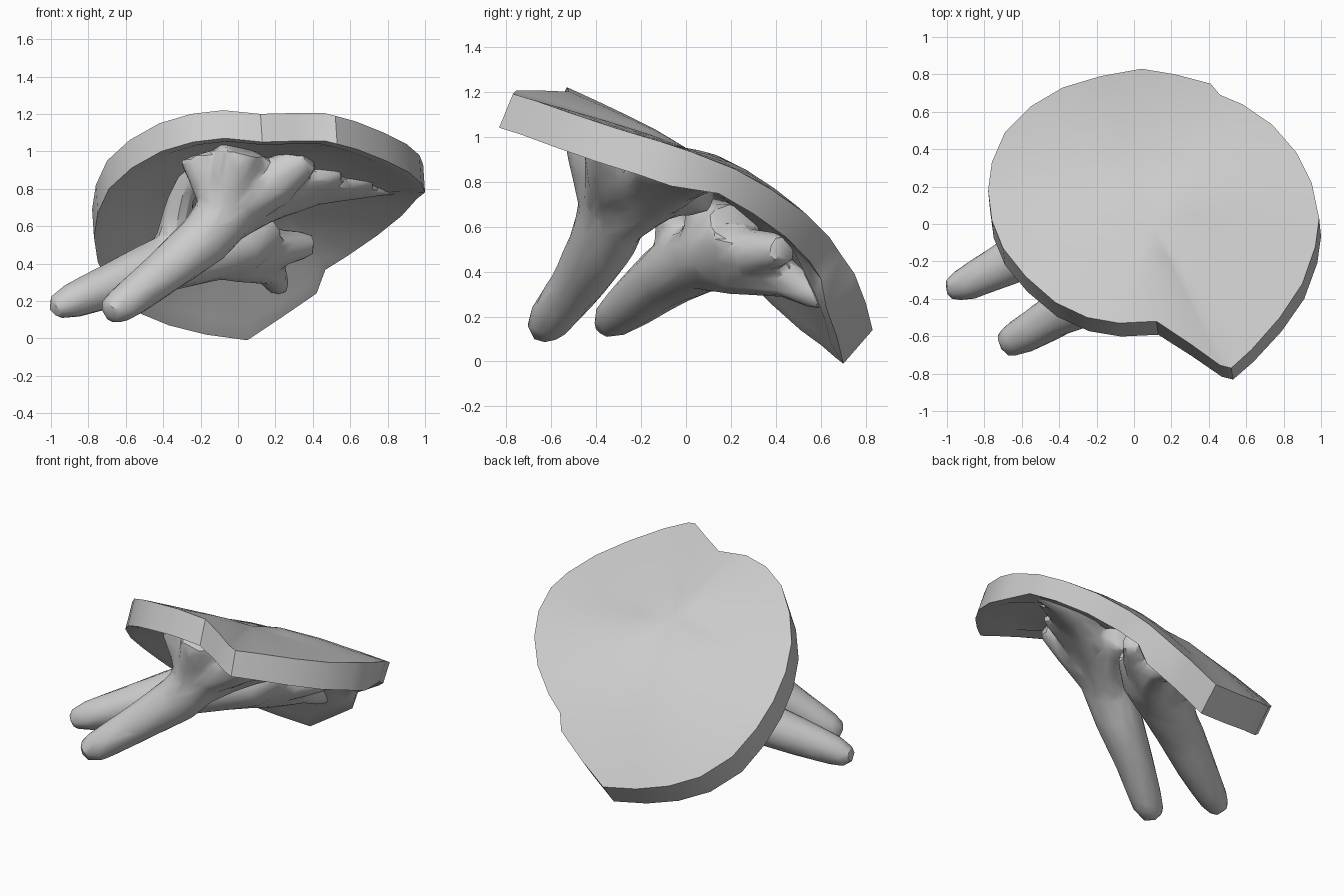
import bpy, bmesh, math
from mathutils import Vector

grey = bpy.data.materials.new("light grey")
grey.diffuse_color = (0.6, 0.6, 0.6, 1)


def make_object(name, bm):
    bmesh.ops.recalc_face_normals(bm, faces=bm.faces[:])
    mesh = bpy.data.meshes.new(name)
    bm.to_mesh(mesh)
    bm.free()
    mesh.materials.append(grey)
    obj = bpy.data.objects.new(name, mesh)
    bpy.context.collection.objects.link(obj)
    return obj


def shade(obj, angle):
    bpy.ops.object.select_all(action='DESELECT')
    obj.select_set(True)
    bpy.context.view_layer.objects.active = obj
    bpy.ops.object.shade_smooth_by_angle(angle=math.radians(angle))


# Curved plate: upper rim, running round from the front notch
RIM = [(0.12, -0.52, 1.20), (0.30, -0.64, 1.205), (0.46, -0.755, 1.205), (0.52, -0.77, 1.19),
       (0.63, -0.67, 1.16), (0.78, -0.50, 1.10), (0.90, -0.32, 1.04), (0.97, -0.12, 0.98),
       (0.99, 0.03, 0.93), (0.95, 0.22, 0.855), (0.87, 0.38, 0.765), (0.74, 0.53, 0.66),
       (0.58, 0.64, 0.55), (0.46, 0.69, 0.475), (0.41, 0.75, 0.39), (0.22, 0.80, 0.26),
       (0.04, 0.83, 0.14), (-0.18, 0.79, 0.17), (-0.38, 0.73, 0.22), (-0.55, 0.63, 0.29),
       (-0.69, 0.49, 0.41), (-0.76, 0.33, 0.56), (-0.78, 0.18, 0.69), (-0.76, 0.02, 0.82),
       (-0.70, -0.13, 0.95), (-0.58, -0.28, 1.06), (-0.42, -0.42, 1.15), (-0.25, -0.50, 1.20),
       (-0.08, -0.53, 1.22)]
CENTRE = Vector((0.1, 0.0, 0.95))


def plate_point(rim, t):
    """Point on the bulging upper skin, t = 0 at the centre, 1 at the rim."""
    p = CENTRE.lerp(Vector(rim), t)
    rise = rim[2] - CENTRE.z
    p.z = CENTRE.z + rise * t ** (0.88 if rise > 0 else 1.6)
    return p


def underside(p, t):
    """Lower skin: full thickness at the rim, hollowed further in."""
    k = 0.7
    if t > 0.9:
        k = 0.72 if p.x > 0.42 and p.y > 0.1 else 1.0
    return p + Vector((0.01, -0.06 - 0.043 * (p.y + 0.8), -0.15)) * k


bm = bmesh.new()
n = len(RIM)
steps = [1.0, 0.93, 0.75, 0.5, 0.25]
top = [[bm.verts.new(plate_point(r, t)) for r in RIM] for t in steps]
low = [[bm.verts.new(underside(v.co, t)) for v in ring] for ring, t in zip(top, steps)]
hub_top = bm.verts.new(CENTRE)
hub_low = bm.verts.new(underside(CENTRE, 0))
for rings, hub in ((top, hub_top), (low, hub_low)):
    for a, b in zip(rings, rings[1:]):
        for i in range(n):
            j = (i + 1) % n
            bm.faces.new((a[i], a[j], b[j], b[i]))
    for i in range(n):
        bm.faces.new((rings[-1][i], rings[-1][(i + 1) % n], hub))
for i in range(n):
    j = (i + 1) % n
    bm.faces.new((top[0][i], low[0][i], low[0][j], top[0][j]))
shade(make_object("curved_plate", bm), 35)


def tube(bm, stations, sides=12):
    """Closed round tube through (x, y, z, radius) stations."""
    pts = [Vector(s[:3]) for s in stations]
    rings = []
    for k, s in enumerate(stations):
        d = pts[min(k + 1, len(pts) - 1)] - pts[max(k - 1, 0)]
        q = d.to_track_quat('Z', 'Y')
        rings.append([bm.verts.new(pts[k] + q @ Vector((
            s[3] * math.cos(math.tau * i / sides), s[3] * math.sin(math.tau * i / sides), 0)))
            for i in range(sides)])
    for a, b in zip(rings, rings[1:]):
        for i in range(sides):
            j = (i + 1) % sides
            bm.faces.new((a[i], a[j], b[j], b[i]))
    bm.faces.new(rings[0])
    bm.faces.new(rings[-1])


def prong(name, branches):
    """Fuse the shaft and its roots into one soft, coarse form."""
    bm = bmesh.new()
    for b in branches:
        tube(bm, b)
    raw = make_object(name + "_raw", bm)
    m = raw.modifiers.new("fuse", 'REMESH')
    m.mode = 'VOXEL'
    m.voxel_size = 0.025
    m = raw.modifiers.new("soften", 'SMOOTH')
    m.factor = 0.5
    m.iterations = 6
    m = raw.modifiers.new("coarsen", 'DECIMATE')
    m.ratio = 0.1
    deps = bpy.context.evaluated_depsgraph_get()
    mesh = bpy.data.meshes.new_from_object(raw.evaluated_get(deps))
    mesh.name = name
    mesh.materials.clear()
    mesh.materials.append(grey)
    obj = bpy.data.objects.new(name, mesh)
    bpy.context.collection.objects.link(obj)
    bpy.data.objects.remove(raw)
    shade(obj, 30)


# Front prong: shaft, then roots spreading under the plate
prong("front_prong", [
    [(-0.71, -0.65, 0.13, 0.035), (-0.69, -0.64, 0.14, 0.075), (-0.62, -0.61, 0.18, 0.099),
     (-0.40, -0.48, 0.35, 0.122), (-0.18, -0.37, 0.53, 0.15), (-0.04, -0.31, 0.70, 0.165),
     (0.05, -0.26, 0.87, 0.18)],
    [(-0.10, -0.36, 0.66, 0.11), (-0.03, -0.39, 0.84, 0.12), (0.02, -0.42, 1.01, 0.13)],
    [(-0.10, -0.36, 0.66, 0.09), (-0.16, -0.35, 0.80, 0.08), (-0.22, -0.34, 0.98, 0.10)],
    [(-0.10, -0.35, 0.66, 0.12), (0.18, -0.31, 0.83, 0.14), (0.38, -0.38, 0.97, 0.08)],
    [(0.0, -0.32, 0.74, 0.12), (0.28, -0.18, 0.83, 0.12), (0.55, -0.16, 0.89, 0.06)],
    [(0.1, -0.24, 0.78, 0.12), (0.42, -0.08, 0.83, 0.09), (0.72, 0.0, 0.85, 0.05)],
    [(-0.12, -0.35, 0.59, 0.12), (0.15, -0.14, 0.735, 0.12), (0.42, 0.0, 0.80, 0.09),
     (0.66, 0.08, 0.81, 0.065), (0.86, 0.10, 0.81, 0.045)],
    [(-0.04, -0.32, 0.72, 0.12), (0.08, -0.10, 0.76, 0.13), (0.16, 0.10, 0.76, 0.10)],
])

# Rear prong: shaft, then roots spreading under the plate
prong("rear_prong", [
    [(-1.0, -0.36, 0.155, 0.035), (-0.975, -0.35, 0.165, 0.07), (-0.89, -0.315, 0.20, 0.096),
     (-0.66, -0.20, 0.29, 0.125), (-0.45, -0.09, 0.38, 0.145), (-0.22, 0.03, 0.44, 0.155),
     (0.02, 0.14, 0.50, 0.16), (0.16, 0.22, 0.60, 0.13)],
    [(-0.10, 0.09, 0.43, 0.12), (0.08, 0.29, 0.41, 0.12), (0.17, 0.45, 0.37, 0.09),
     (0.22, 0.62, 0.27, 0.06)],
    [(0.0, 0.14, 0.50, 0.12), (0.2, 0.30, 0.48, 0.11), (0.38, 0.44, 0.50, 0.07)],
    [(-0.36, -0.04, 0.44, 0.11), (-0.34, 0.08, 0.54, 0.09), (-0.33, 0.20, 0.64, 0.08)],
    [(-0.36, -0.05, 0.46, 0.10), (-0.33, -0.05, 0.62, 0.09), (-0.30, -0.10, 0.76, 0.07),
     (-0.22, -0.16, 0.90, 0.08)],
    [(-0.18, 0.05, 0.46, 0.11), (-0.12, 0.26, 0.46, 0.11), (-0.10, 0.44, 0.45, 0.09)],
    [(-0.05, 0.10, 0.52, 0.12), (-0.02, 0.12, 0.72, 0.12)],
])
